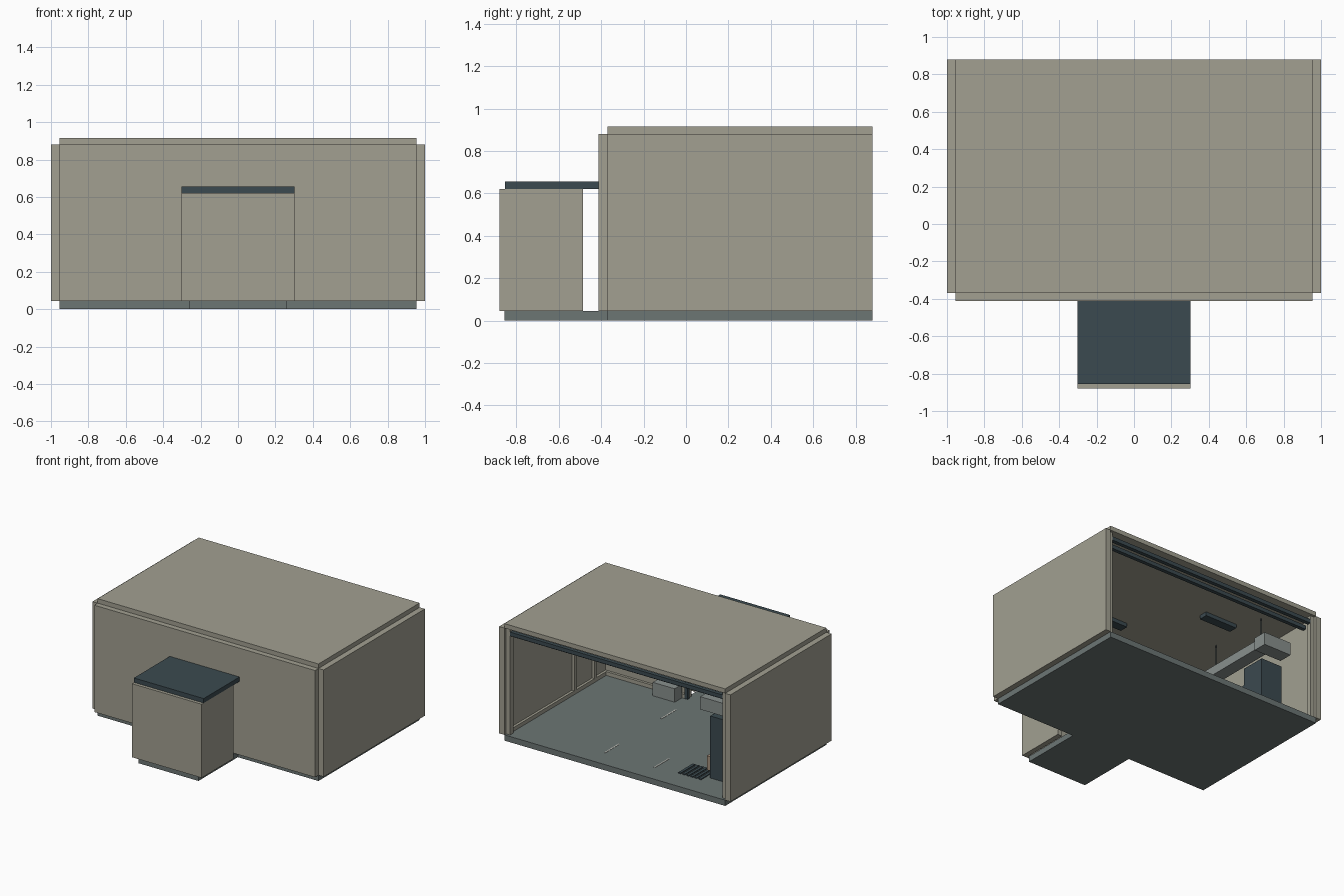
import bpy, bmesh
from mathutils import Matrix

if "Cube" in bpy.data.objects:
    bpy.data.objects.remove(bpy.data.objects["Cube"])


def material(name, rgb):
    m = bpy.data.materials.new(name)
    m.diffuse_color = (*rgb, 1)
    m.use_nodes = True
    m.node_tree.nodes["Principled BSDF"].inputs["Base Color"].default_value = m.diffuse_color
    return m


BEIGE = material("beige_panel", (0.36, 0.35, 0.285))
SLATE = material("dark_slate", (0.044, 0.068, 0.08))
FLOOR = material("floor_grey", (0.15, 0.18, 0.175))
GREY = material("equipment_grey", (0.25, 0.28, 0.27))
TAN = material("tan_wood", (0.38, 0.28, 0.2))
PALE = material("pale_marking", (0.6, 0.6, 0.55))


def boxes(name, mat, *spans):
    """One object made of boxes, each given as x0, x1, y0, y1, z0, z1."""
    bm = bmesh.new()
    for x0, x1, y0, y1, z0, z1 in spans:
        bmesh.ops.create_cube(bm, size=1, matrix=Matrix.Translation(
            ((x0 + x1) / 2, (y0 + y1) / 2, (z0 + z1) / 2))
            @ Matrix.Diagonal((x1 - x0, y1 - y0, z1 - z0, 1)))
    me = bpy.data.meshes.new(name)
    bm.to_mesh(me)
    bm.free()
    me.materials.append(mat)
    ob = bpy.data.objects.new(name, me)
    bpy.context.collection.objects.link(ob)
    return ob


W, FY, BY, FZ, WZ = 0.955, -0.37, 0.88, 0.045, 0.88

# Main shell, open at the back
boxes("floor_slab", FLOOR, (-W, W, FY, BY, 0, FZ))
boxes("roof_slab", BEIGE, (-W, W, FY, BY, WZ, 0.915))
for side, x0 in (("left", -1.0), ("right", W)):
    boxes(side + "_wall", BEIGE, (x0, x0 + 0.045, FY, BY, FZ, WZ))

# Front wall panels around the doorway
boxes("front_wall", BEIGE,
      (-W, -0.24, -0.412, FY, FZ, WZ),
      (0.24, W, -0.412, FY, FZ, WZ),
      (-0.24, 0.19, -0.412, FY, 0.6, WZ),
      (0.19, 0.24, -0.412, FY, 0.6, WZ))
boxes("door_frame", SLATE,
      (-0.26, -0.23, FY, -0.35, FZ, 0.62),
      (0.23, 0.26, FY, -0.35, FZ, 0.62),
      (-0.26, 0.26, FY, -0.35, 0.59, 0.62))

# Entrance porch with a gap on each side
boxes("porch_floor", FLOOR, (-0.262, 0.258, -0.857, FY, 0, FZ))
boxes("porch_front", BEIGE, (-0.302, 0.302, -0.88, -0.855, FZ, 0.62))
for side, x0 in (("left", -0.302), ("right", 0.262)):
    boxes("porch_wall_" + side, BEIGE, (x0, x0 + 0.04, -0.855, -0.485, FZ, 0.62))
boxes("porch_roof", SLATE, (-0.302, 0.302, -0.855, -0.412, 0.62, 0.655))

# Skirting, wall strips and rear rails
boxes("skirting", BEIGE,
      (0.935, W, FY, 0.84, FZ, 0.075),
      (0.26, 0.935, FY, -0.35, FZ, 0.075),
      (-W, -0.26, FY, -0.35, FZ, 0.075))
boxes("wall_strips", BEIGE, *[
    (0.935, W, y, y + 0.025, 0.075, WZ) for y in (-0.23, 0.02)])
boxes("rear_posts", BEIGE,
      (-W, -0.92, 0.82, 0.86, FZ, WZ), (0.92, W, 0.82, 0.86, FZ, WZ))
boxes("rear_rails", SLATE,
      (-0.92, 0.92, 0.83, 0.86, 0.82, 0.85),
      (-0.92, 0.92, 0.78, 0.81, 0.79, 0.82))

# Ceiling lights and hanging rods
boxes("ceiling_lights", SLATE, *[
    (x - 0.14, x + 0.14, y - 0.035, y + 0.035, 0.85, WZ)
    for x, y in ((-0.455, 0.39), (0.15, -0.1))])
boxes("duct_hangers", SLATE, *[
    (-0.68, -0.674, y, y + 0.006, 0.7, WZ) for y in (0.1, 0.6)])

# Equipment along the left wall
boxes("tall_cabinet", SLATE, (-0.84, -0.655, 0.44, 0.636, FZ, 0.53))
boxes("low_cabinets", SLATE, (-0.84, -0.66, -0.05, 0.44, FZ, 0.4))
boxes("cabinet_panels", GREY, *[
    (-0.66, -0.652, y, y + 0.12, 0.22, 0.36) for y in (0.0, 0.15, 0.3)])
boxes("overhead_duct", GREY,
      (-0.74, -0.64, -0.1, 0.6, 0.62, 0.69),
      (-0.86, -0.62, 0.6, 0.71, 0.6, 0.7))
boxes("tan_crate", TAN, (-0.655, -0.6, 0.5, 0.6, 0.08, 0.19))

# Bench by the door, slatted mat and floor markings
boxes("bench", GREY, (0.28, 0.47, -0.35, -0.26, FZ, 0.15))
boxes("slatted_mat", SLATE, *[
    (-0.62 + 0.035 * i, -0.598 + 0.035 * i, 0.52, 0.7, FZ, 0.052)
    for i in range(6)])
boxes("floor_markings", PALE, *[
    (x - 0.005, x + 0.005, y - 0.09, y + 0.09, FZ, 0.047)
    for x in (-0.23, 0.2) for y in (-0.07, 0.63)])
